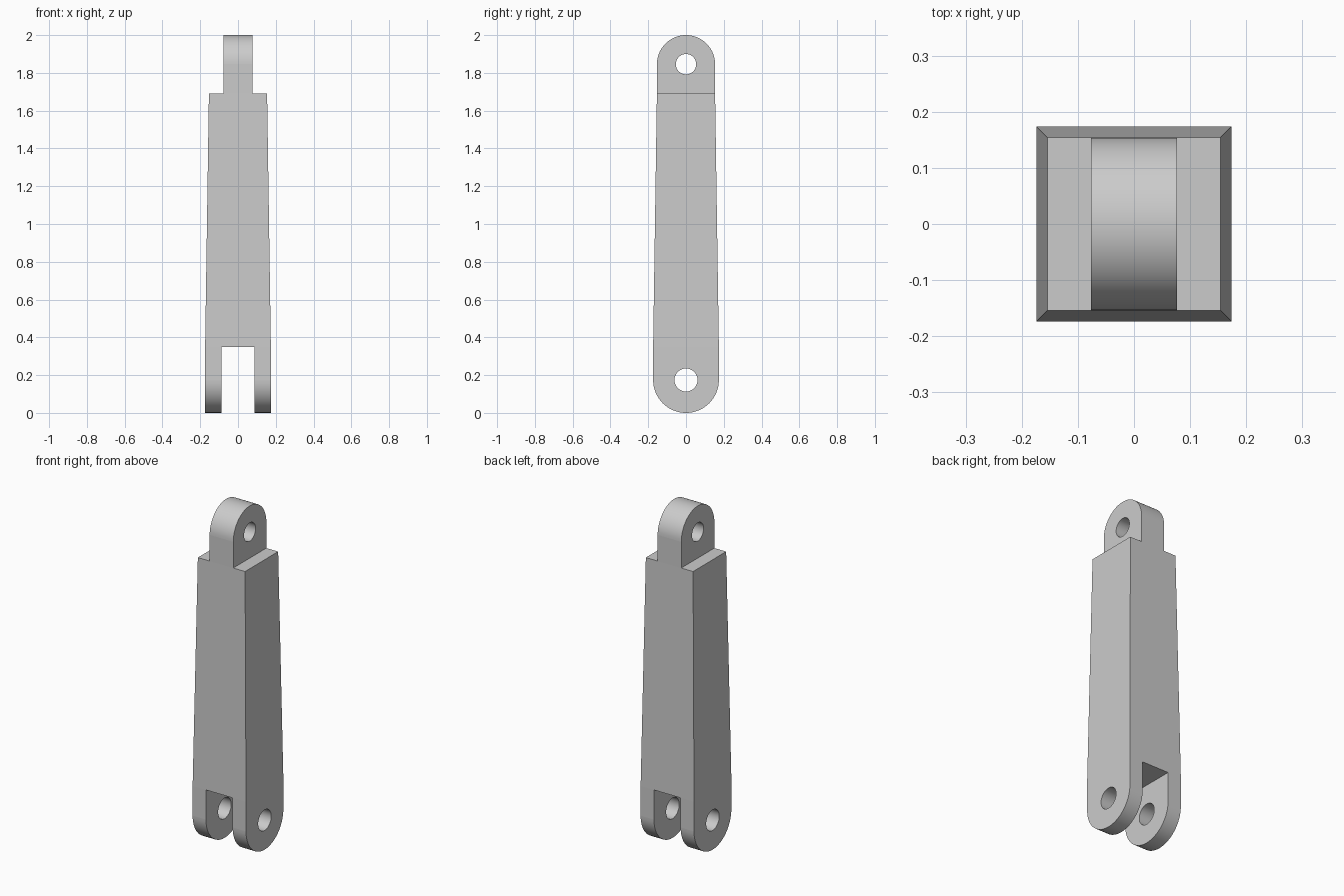
import bpy, bmesh, math

cube = bpy.data.objects.get("Cube")
if cube:
    bpy.data.objects.remove(cube, do_unlink=True)

SEGMENTS = 64
BOTTOM, TOP = 0.174, 0.154            # half widths of the square body ends
Z_LOW, Z_HIGH = 2 * BOTTOM, 2 - 2 * TOP

metal = bpy.data.materials.new("plain grey")
metal.diffuse_color = (0.6, 0.6, 0.6, 1)
metal.use_nodes = True
metal.node_tree.nodes["Principled BSDF"].inputs["Base Color"].default_value = (0.6, 0.6, 0.6, 1)

bm = bmesh.new()


def face(points, smooth=False):
    f = bm.faces.new([bm.verts.new(p) for p in points])
    f.smooth = smooth


def add_lug(x0, x1, radius, pivot_z, up):
    """Round-ended plate with a pin hole, open where it meets the body."""
    hole = radius * 0.35
    outer, inner = [], []
    for i in range(SEGMENTS):
        a = 2 * math.pi * i / SEGMENTS
        c, s = math.cos(a), math.sin(a)
        inner.append((hole * c, pivot_z + up * hole * s))
        if i <= SEGMENTS // 2:
            outer.append((radius * c, pivot_z + up * radius * s))
        else:
            side = -radius if i < SEGMENTS * 3 // 4 else radius
            outer.append((side, pivot_z - up * radius))
    for i in range(SEGMENTS):
        j = (i + 1) % SEGMENTS
        for x in (x0, x1):
            corners = [outer[i], outer[j], inner[j], inner[i]]
            if outer[i] == outer[j]:
                corners.pop(0)
            face([(x, *p) for p in corners])
        face([(x, *p) for x, p in ((x0, inner[i]), (x0, inner[j]), (x1, inner[j]), (x1, inner[i]))], True)
        base = outer[i][1] == outer[j][1] == pivot_z - up * radius
        if not base:
            face([(x, *p) for x, p in ((x0, outer[i]), (x0, outer[j]), (x1, outer[j]), (x1, outer[i]))],
                 i < SEGMENTS // 2)


# Tapered square body, divided into strips so the lugs join it cleanly
strips = (-1, -0.5, 0.5, 1)
for k, (a, b) in enumerate(zip(strips, strips[1:])):
    for y in (-1, 1):
        face([(a * BOTTOM, y * BOTTOM, Z_LOW), (b * BOTTOM, y * BOTTOM, Z_LOW),
              (b * TOP, y * TOP, Z_HIGH), (a * TOP, y * TOP, Z_HIGH)])
    # slot ceiling in the middle, shoulders at the sides
    w, z = (BOTTOM, Z_LOW) if k == 1 else (TOP, Z_HIGH)
    face([(a * w, -w, z), (b * w, -w, z), (b * w, w, z), (a * w, w, z)])
for x in (-1, 1):
    face([(x * BOTTOM, -BOTTOM, Z_LOW), (x * BOTTOM, BOTTOM, Z_LOW),
          (x * TOP, TOP, Z_HIGH), (x * TOP, -TOP, Z_HIGH)])

# Single top lug and the two prongs of the bottom fork
add_lug(-TOP / 2, TOP / 2, TOP, 2 - TOP, 1)
for side in (-1, 1):
    add_lug(side * BOTTOM / 2, side * BOTTOM, BOTTOM, BOTTOM, -1)

bmesh.ops.remove_doubles(bm, verts=bm.verts, dist=0.0001)
bmesh.ops.recalc_face_normals(bm, faces=bm.faces)

mesh = bpy.data.meshes.new("link_arm")
bm.to_mesh(mesh)
bm.free()
mesh.materials.append(metal)
bpy.context.collection.objects.link(bpy.data.objects.new("link_arm", mesh))
